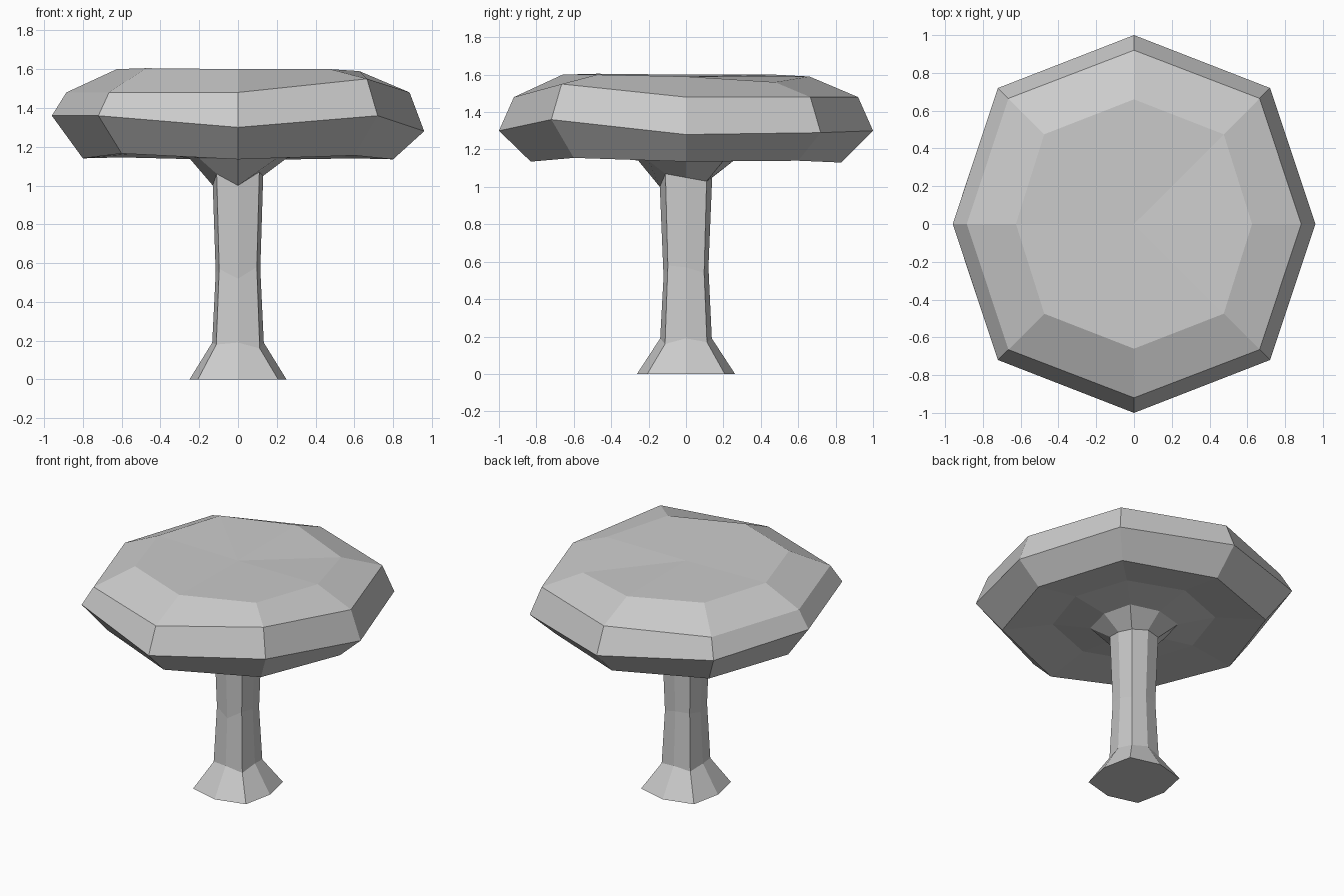
import bpy, bmesh

if "Cube" in bpy.data.objects:
    bpy.data.objects.remove(bpy.data.objects["Cube"])

# One flat colour for the whole model
grey = bpy.data.materials.new("pale_grey")
grey.diffuse_color = (0.6, 0.6, 0.6, 1)
grey.use_nodes = True
grey.node_tree.nodes["Principled BSDF"].inputs["Base Color"].default_value = grey.diffuse_color

# Ring directions: front, front right, right, back right, back, back left, left, front left
DIRS = [(0, -1), (1, -1), (1, 0), (1, 1), (0, 1), (-1, 1), (-1, 0), (-1, -1)]


def loft(name, rings, cap_start=False, cap_end=False, centre_z=None):
    """Skin eight-sided rings; each ring is (x radius, y radius, corner offset, heights)."""
    bm = bmesh.new()
    loops = []
    for rx, ry, corner, heights in rings:
        if not isinstance(heights, (list, tuple)):
            heights = [heights] * 8
        loop = []
        for (dx, dy), z in zip(DIRS, heights):
            sx, sy = (corner, corner) if dx and dy else (rx, ry)
            loop.append(bm.verts.new((dx * sx, dy * sy, z)))
        loops.append(loop)
    for low, high in zip(loops, loops[1:]):
        for i in range(8):
            j = (i + 1) % 8
            bm.faces.new((low[i], low[j], high[j], high[i]))
    if cap_start:
        bm.faces.new(loops[0][::-1])
    if cap_end:
        tip = bm.verts.new((0, 0, centre_z))
        for i in range(8):
            bm.faces.new((loops[-1][i], loops[-1][(i + 1) % 8], tip))
    mesh = bpy.data.meshes.new(name)
    bm.to_mesh(mesh)
    bm.free()
    mesh.materials.append(grey)
    obj = bpy.data.objects.new(name, mesh)
    bpy.context.collection.objects.link(obj)
    return obj


# Uneven seam where the stem meets the collar under the cap
seam = (0.13, 0.14, 0.11, [1.0, 1.07, 1.05, 1.03, 1.05, 1.05, 1.0, 1.06])

# Stem with flared foot and slim waist
loft("stem", [
    (0.25, 0.262, 0.207, 0),
    (0.133, 0.138, 0.112, [0.19, 0.16, 0.19, 0.17, 0.19, 0.17, 0.19, 0.18]),
    (0.115, 0.12, 0.097, [0.52, 0.58, 0.57, 0.54, 0.57, 0.57, 0.55, 0.57]),
    seam,
], cap_start=True)

# Cap: collar, recessed underside, rim and bevelled top
loft("cap", [
    seam,
    (0.25, 0.255, 0.20, 1.14),
    (0.49, 0.51, 0.37, 1.18),
    (0.80, 0.83, 0.60, [1.135, 1.155, 1.135, 1.14, 1.13, 1.145, 1.14, 1.165]),
    (0.96, 1.0, 0.72, [1.30, 1.36, 1.28, 1.29, 1.30, 1.35, 1.36, 1.36]),
    (0.885, 0.92, 0.665, [1.48, 1.55, 1.48, 1.48, 1.48, 1.48, 1.48, 1.48]),
    (0.625, 0.66, 0.475, [1.60, 1.60, 1.59, 1.56, 1.59, 1.60, 1.60, 1.605]),
], cap_end=True, centre_z=1.59)
